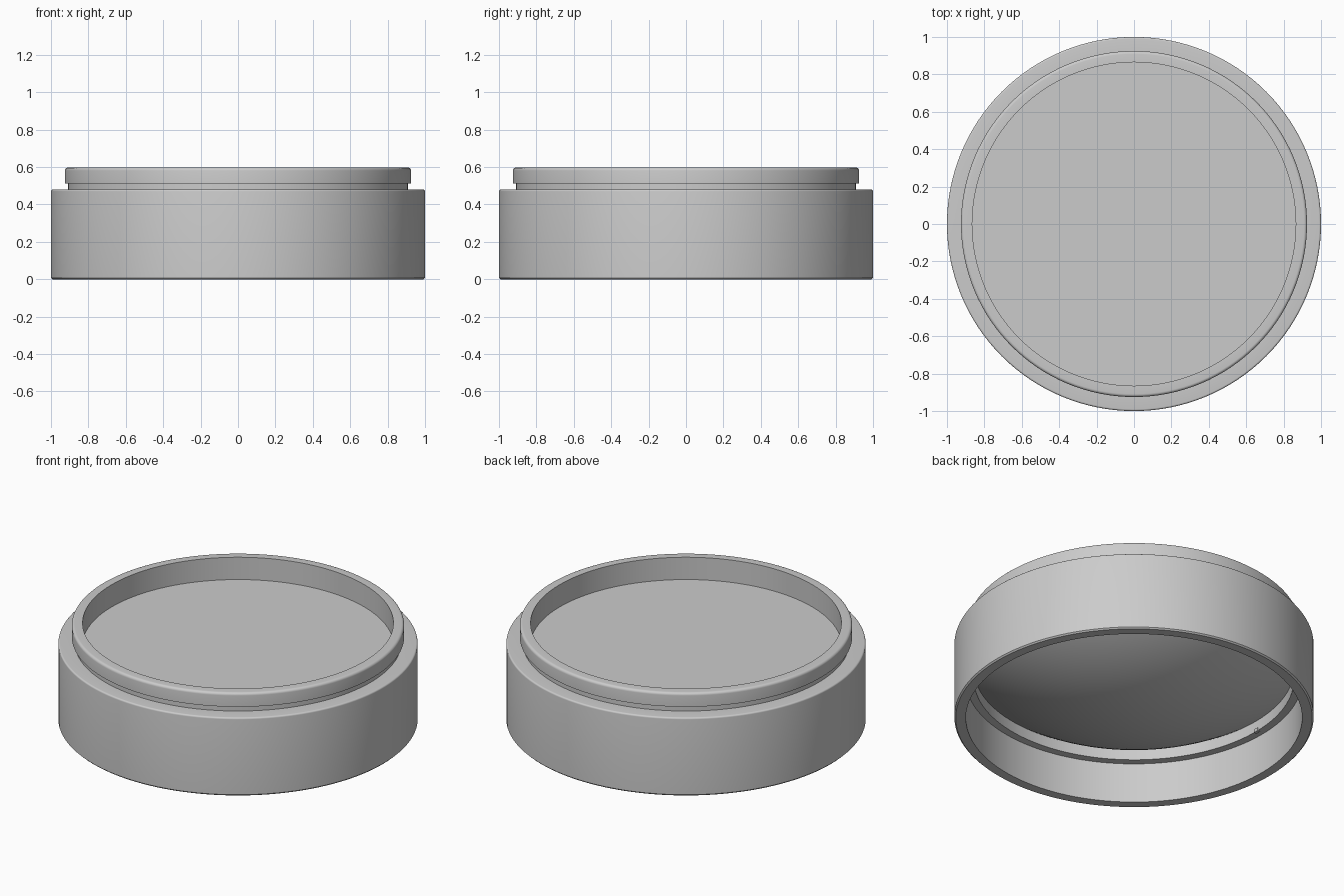
import bpy
import math

if "Cube" in bpy.data.objects:
    bpy.data.objects.remove(bpy.data.objects["Cube"], do_unlink=True)

SIDES = 128

grey = bpy.data.materials.new("satin_grey")
grey.use_nodes = True
grey.diffuse_color = (0.6, 0.6, 0.6, 1)
grey.node_tree.nodes["Principled BSDF"].inputs["Base Color"].default_value = (0.6, 0.6, 0.6, 1)


def finish(obj):
    obj.data.materials.append(grey)
    bpy.ops.object.select_all(action="DESELECT")
    obj.select_set(True)
    bpy.context.view_layer.objects.active = obj
    bpy.ops.object.shade_smooth_by_angle(angle=math.radians(30))


def lathe(name, profile, closed=False):
    """Turn a (radius, z) profile around the z axis; radius 0 becomes a pole."""
    verts, faces, rings = [], [], []
    for r, z in profile:
        count = SIDES if r > 0 else 1
        rings.append([len(verts) + i for i in range(count)])
        for i in range(count):
            a = 2 * math.pi * i / SIDES
            verts.append((r * math.cos(a), r * math.sin(a), z))
    pairs = list(zip(rings, rings[1:]))
    if closed:
        pairs.append((rings[-1], rings[0]))
    for lo, hi in pairs:
        for i in range(SIDES):
            j = (i + 1) % SIDES
            quad = [lo[i % len(lo)], lo[j % len(lo)], hi[j % len(hi)], hi[i % len(hi)]]
            faces.append(list(dict.fromkeys(quad)))
    mesh = bpy.data.meshes.new(name)
    mesh.from_pydata(verts, [], faces)
    mesh.validate()
    obj = bpy.data.objects.new(name, mesh)
    bpy.context.collection.objects.link(obj)
    finish(obj)
    return obj


def round_corner(r, z, size, steps=5):
    """Points of a quarter round from the outer wall up to the top face."""
    angles = [math.pi / 2 * k / steps for k in range(steps + 1)]
    return [(r - size + size * math.cos(a), z - size + size * math.sin(a)) for a in angles]


# Housing: body wall, shoulder, neck, rounded lip, and stepped bore
lathe("housing", [
    (0.936, 0.0), (0.992, 0.0), (1.0, 0.008)]
    + round_corner(1.0, 0.48, 0.01)
    + [(0.91, 0.48), (0.91, 0.513), (0.925, 0.513)]
    + round_corner(0.925, 0.597, 0.016)
    + [(0.865, 0.597), (0.865, 0.46),
       (0.89, 0.46), (0.89, 0.245), (0.936, 0.245)], closed=True)

# Lens: flat on top, deep spherical bulge below
LENS_R, LENS_TIP, EDGE_R, STEPS = 1.6, 0.041, 0.89, 24
dome = []
for k in range(STEPS + 1):
    r = EDGE_R * k / STEPS
    dome.append((r, LENS_TIP + LENS_R - math.sqrt(LENS_R ** 2 - r ** 2)))
lathe("lens", dome + [(EDGE_R, 0.46), (0, 0.46)])

# Small locating tab on the inner ledge
bpy.ops.mesh.primitive_cube_add(size=1, location=(-0.893, 0, 0.25))
tab = bpy.context.object
tab.name = "locating_tab"
tab.scale = (0.02, 0.03, 0.02)
finish(tab)
